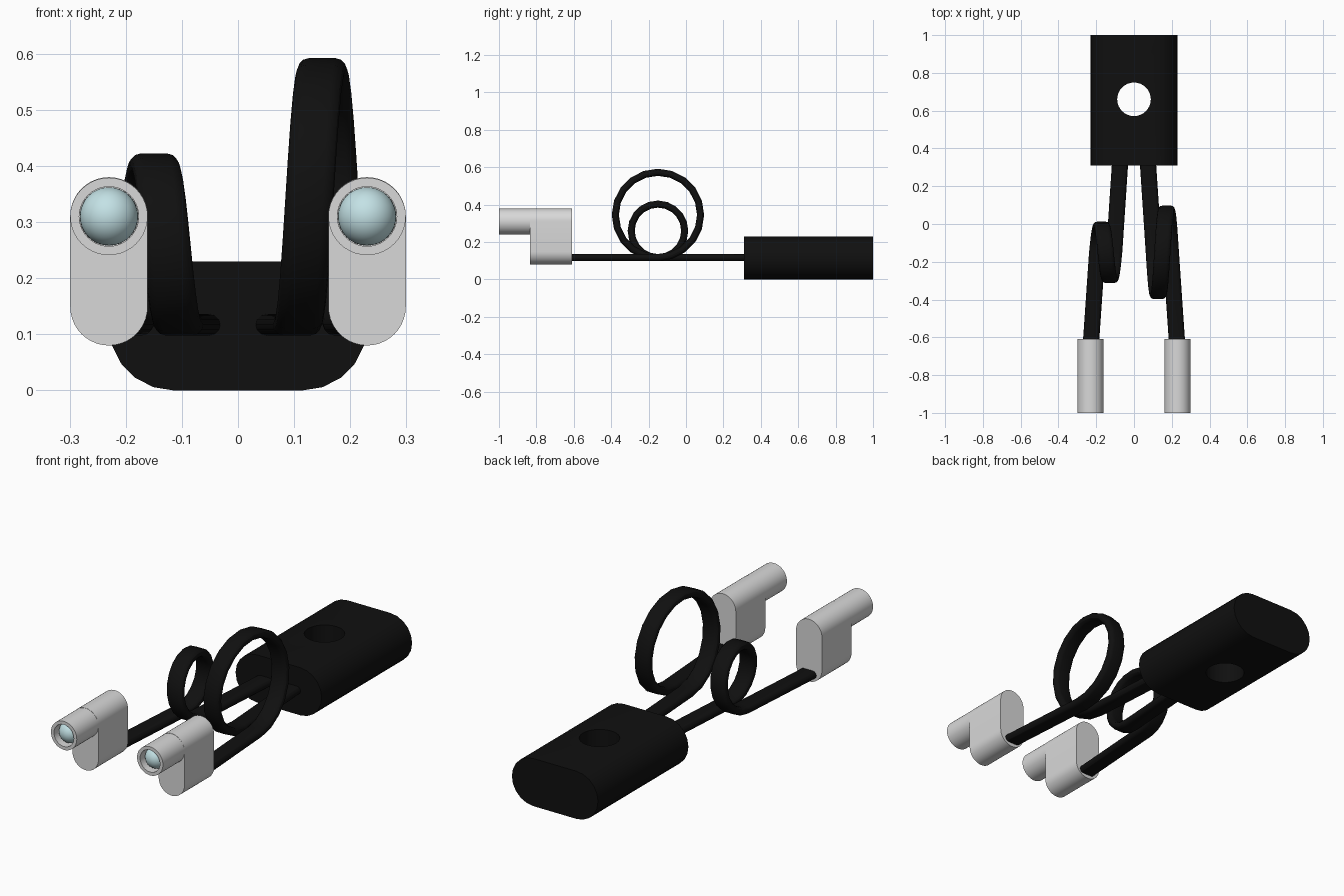
import bpy, bmesh
from math import sin, cos, pi, radians

cube = bpy.data.objects.get("Cube")
if cube:
    bpy.data.objects.remove(cube, do_unlink=True)


def material(name, color, rough):
    m = bpy.data.materials.new(name)
    m.use_nodes = True
    m.diffuse_color = (*color, 1)
    bsdf = m.node_tree.nodes["Principled BSDF"]
    bsdf.inputs["Base Color"].default_value = (*color, 1)
    bsdf.inputs["Roughness"].default_value = rough
    return m


black = material("black plastic", (0.005, 0.005, 0.005), 0.6)
grey = material("light grey", (0.69, 0.69, 0.69), 0.5)
glass = material("pale blue lens", (0.55, 0.76, 0.79), 0.3)


def stadium(half_w, half_h, steps):
    """Rounded outline with two semicircular ends on its longer axis."""
    r = min(half_w, half_h)
    dx, dy = half_w - r, half_h - r
    first = -pi / 2 if dx >= dy else 0
    pts = []
    for side in (1, -1):
        for i in range(steps + 1):
            a = first + pi * i / steps
            pts.append((side * (dx + r * cos(a)) if dx >= dy else side * r * cos(a),
                        side * r * sin(a) if dx >= dy else side * (dy + r * sin(a))))
    return pts


def circle(r, steps):
    return [(r * cos(2 * pi * i / steps), r * sin(2 * pi * i / steps)) for i in range(steps)]


def skin(name, rings, mat, cap_start=True, cap_end=True, angle=35):
    """Join matching rings of points into one surface."""
    bm = bmesh.new()
    loops = [[bm.verts.new(p) for p in ring] for ring in rings]
    n = len(loops[0])
    for a, b in zip(loops, loops[1:]):
        for i in range(n):
            j = (i + 1) % n
            bm.faces.new((a[i], a[j], b[j], b[i]))
    if cap_start:
        bm.faces.new(loops[0])
    if cap_end:
        bm.faces.new(loops[-1])
    bmesh.ops.recalc_face_normals(bm, faces=bm.faces)
    mesh = bpy.data.meshes.new(name)
    bm.to_mesh(mesh)
    bm.free()
    obj = bpy.data.objects.new(name, mesh)
    bpy.context.collection.objects.link(obj)
    mesh.materials.append(mat)
    smooth(obj, angle)
    return obj


def smooth(obj, angle):
    bpy.ops.object.select_all(action='DESELECT')
    obj.select_set(True)
    bpy.context.view_layer.objects.active = obj
    bpy.ops.object.shade_smooth_by_angle(angle=radians(angle))


def along_y(outline, y, cx=0, cz=0):
    return [(cx + u, y, cz + v) for u, v in outline]


# Rounded body with a round hole from top to bottom
outline = stadium(0.23, 0.115, 10)
body = skin("body", [along_y(outline, y, cz=0.115) for y in (0.31, 1.0)], black)
bpy.ops.mesh.primitive_cylinder_add(vertices=32, radius=0.089, depth=0.6, location=(0, 0.66, 0.115))
cutter = bpy.context.object
cutter.name = "hole_cutter"
cutter.hide_render = True
cutter.data.materials.append(black)
cut = body.modifiers.new("hole", 'BOOLEAN')
cut.object = cutter
cut.solver = 'EXACT'
bpy.context.view_layer.objects.active = body
bpy.ops.object.modifier_apply(modifier=cut.name)
bpy.data.objects.remove(cutter, do_unlink=True)
smooth(body, 35)


# Flat cable that runs forward with one full loop in it
def cable(name, side, radius):
    base, loop_y, steps = 0.117, -0.15, 20
    section = stadium(0.043, 0.019, 6)
    # Each station: x, y, z and the angle around the loop
    path = [(0.074, 0.32, base, 0)]
    for i in range(steps + 1):
        t = i / steps
        a = 2 * pi * t
        path.append((0.105 + 0.09 * t, loop_y - radius * sin(a),
                     base + radius * (1 - cos(a)), a))
    path.append((0.228, -0.63, base, 0))
    rings = [[(side * x + u, y + v * sin(a), z + v * cos(a)) for u, v in section]
             for x, y, z, a in path]
    skin(name, rings, black, angle=30)


# Lens holder: upright block, hollow barrel and a ball lens
def holder(name, side):
    x, top, r = side * 0.23, 0.31, 0.069
    block = stadium(r, 0.15, 20)
    skin(name + "_block", [along_y(block, y, x, 0.23) for y in (-0.835, -0.61)], grey)
    outer, inner = circle(r, 40), circle(0.053, 40)
    skin(name + "_barrel", [along_y(outer, -0.835, x, top), along_y(outer, -1.0, x, top),
                            along_y(inner, -1.0, x, top), along_y(inner, -0.94, x, top)],
         grey, cap_start=False)
    bpy.ops.mesh.primitive_uv_sphere_add(segments=32, ring_count=16, radius=0.052,
                                         location=(x, -0.947, top))
    lens = bpy.context.object
    lens.name = name + "_lens"
    lens.data.materials.append(glass)
    bpy.ops.object.shade_smooth()


for label, side, radius in (("left", 1, 0.228), ("right", -1, 0.143)):
    cable(label + "_cable", side, radius)
    holder(label + "_holder", side)
